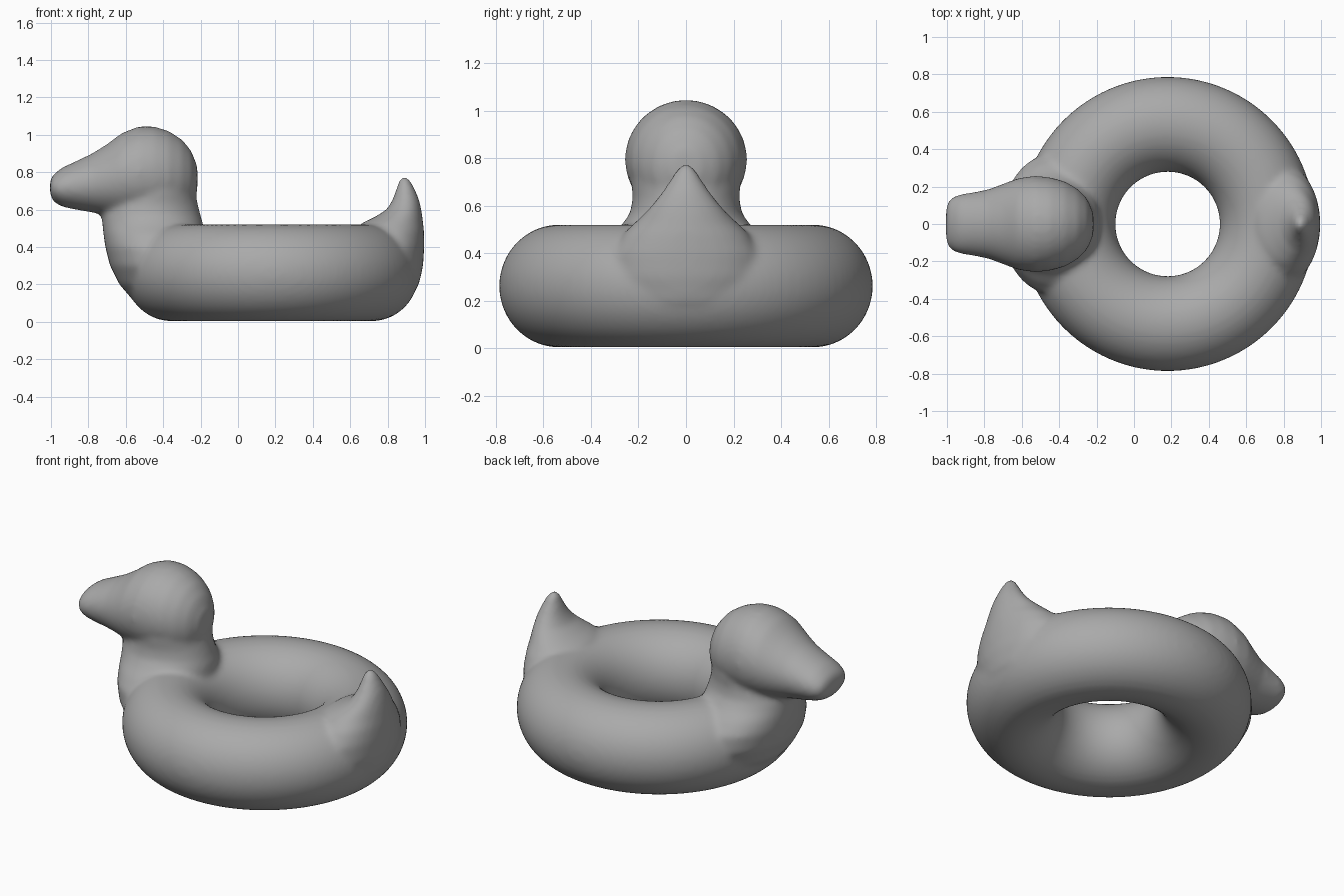
import bpy, bmesh, math
from mathutils import Vector

cube = bpy.data.objects.get("Cube")
if cube:
    bpy.data.objects.remove(cube)

SEGMENTS = 40


def bridge(bm, rings, closed=False):
    """Skin neighbouring rings with quads; cap the ends of an open stack."""
    count = len(rings[0])
    pairs = list(zip(rings, rings[1:]))
    if closed:
        pairs.append((rings[-1], rings[0]))
    for a, b in pairs:
        for i in range(count):
            j = (i + 1) % count
            bm.faces.new((a[i], a[j], b[j], b[i]))
    if not closed:
        bm.faces.new(rings[0][::-1])
        bm.faces.new(rings[-1])


def loft(bm, sections, along_x=False):
    """Stack ellipses: (station, low, high, half width in y)."""
    rings = []
    for station, low, high, width in sections:
        ring = []
        for i in range(SEGMENTS):
            a = math.tau * i / SEGMENTS
            across = (low + high) / 2 + (high - low) / 2 * math.cos(a)
            y = width * math.sin(a)
            co = (station, y, across) if along_x else (across, y, station)
            ring.append(bm.verts.new(co))
        rings.append(ring)
    bridge(bm, rings)


bm = bmesh.new()

# Inflated ring
rings = []
for i in range(96):
    turn = math.tau * i / 96
    ring = []
    for j in range(SEGMENTS):
        a = math.tau * j / SEGMENTS
        r = 0.533 + 0.254 * math.cos(a)
        ring.append(bm.verts.new((0.18 + r * math.cos(turn), r * math.sin(turn),
                                  0.262 + 0.259 * math.sin(a))))
    rings.append(ring)
bridge(bm, rings, closed=True)

# Breast and neck
loft(bm, [(0.08, -0.53, -0.25, 0.18), (0.2, -0.635, -0.2, 0.33),
          (0.3, -0.685, -0.18, 0.38), (0.4, -0.71, -0.18, 0.37),
          (0.47, -0.72, -0.18, 0.32), (0.52, -0.725, -0.185, 0.27),
          (0.57, -0.73, -0.2, 0.235), (0.63, -0.71, -0.215, 0.225),
          (0.7, -0.66, -0.23, 0.23)])

# Head and bill, from bill tip to nape
loft(bm, [(-1.005, 0.68, 0.76, 0.09), (-0.985, 0.64, 0.79, 0.135),
          (-0.94, 0.615, 0.825, 0.157), (-0.87, 0.6, 0.857, 0.168),
          (-0.78, 0.585, 0.9, 0.185), (-0.7, 0.57, 0.95, 0.215),
          (-0.62, 0.555, 1.01, 0.245), (-0.53, 0.545, 1.045, 0.258),
          (-0.45, 0.545, 1.045, 0.25), (-0.37, 0.555, 1.02, 0.228),
          (-0.3, 0.575, 0.975, 0.187), (-0.25, 0.62, 0.915, 0.135),
          (-0.217, 0.7, 0.83, 0.06)], along_x=True)

# Upturned tail
loft(bm, [(0.1, 0.7, 0.89, 0.15), (0.2, 0.64, 0.968, 0.27),
          (0.3, 0.62, 0.99, 0.32), (0.4, 0.62, 0.996, 0.31),
          (0.48, 0.63, 0.995, 0.265), (0.53, 0.665, 0.99, 0.215),
          (0.56, 0.73, 0.987, 0.183), (0.6, 0.795, 0.98, 0.146),
          (0.65, 0.825, 0.97, 0.106), (0.7, 0.843, 0.95, 0.072),
          (0.75, 0.858, 0.925, 0.042), (0.777, 0.875, 0.905, 0.017)])

bmesh.ops.recalc_face_normals(bm, faces=bm.faces)
mesh = bpy.data.meshes.new("swim_ring")
bm.to_mesh(mesh)
bm.free()
body = bpy.data.objects.new("swim_ring", mesh)
bpy.context.collection.objects.link(body)

# Fuse the parts into one soft vinyl skin
remesh = body.modifiers.new("fuse", 'REMESH')
remesh.mode = 'VOXEL'
remesh.voxel_size = 0.016
remesh.use_smooth_shade = True
soften = body.modifiers.new("soften", 'SMOOTH')
soften.factor = 0.5
soften.iterations = 10

# Plain grey vinyl
grey = bpy.data.materials.new("grey_vinyl")
grey.use_nodes = True
colour = (0.4, 0.4, 0.4, 1)
grey.diffuse_color = colour
grey.node_tree.nodes["Principled BSDF"].inputs["Base Color"].default_value = colour
mesh.materials.append(grey)
for poly in mesh.polygons:
    poly.use_smooth = True
